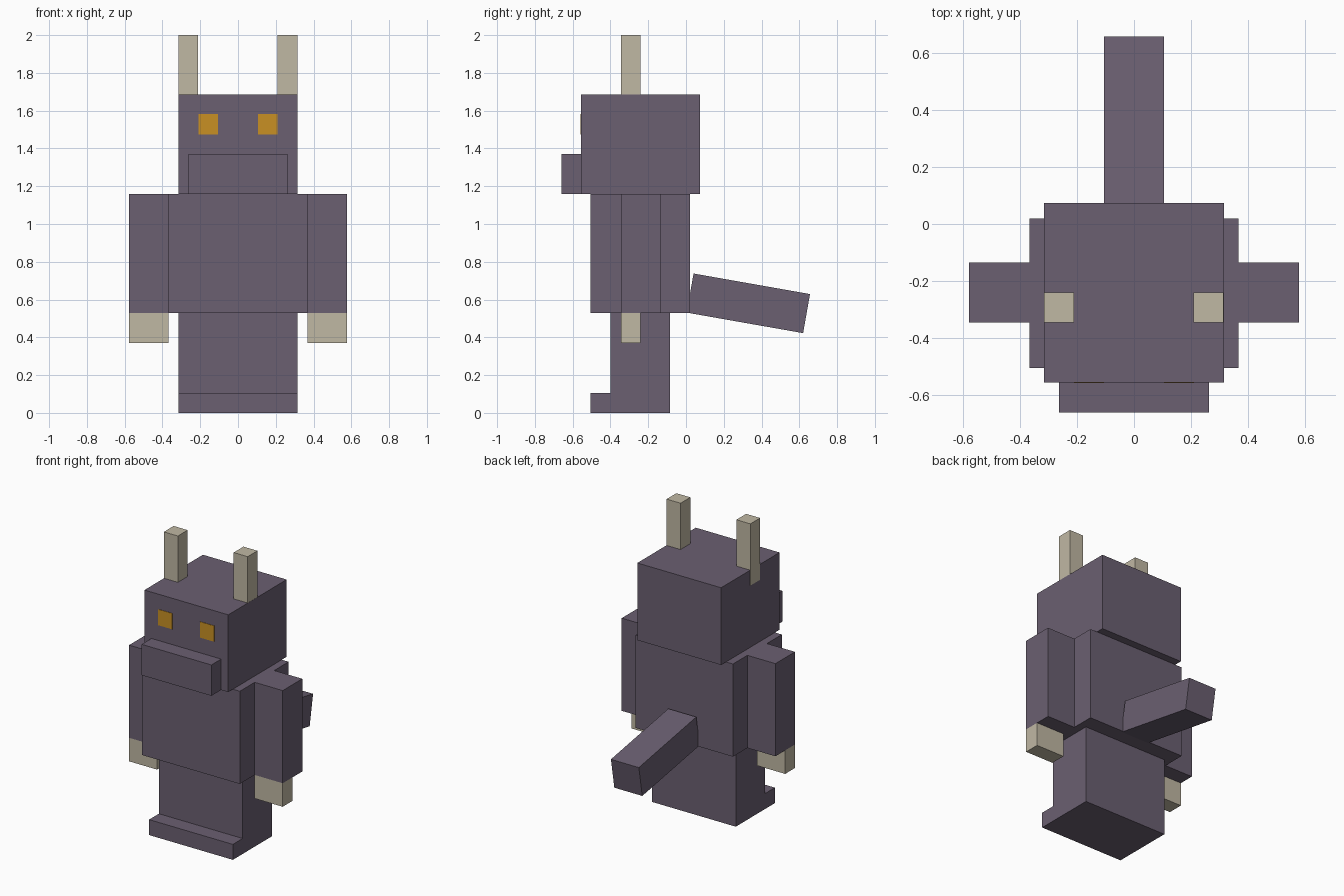
import bpy
import bmesh
from math import radians
from mathutils import Matrix, Vector

cube = bpy.data.objects.get("Cube")
if cube:
    bpy.data.objects.remove(cube, do_unlink=True)


def make_material(name, rgb):
    mat = bpy.data.materials.new(name)
    mat.use_nodes = True
    color = (*rgb, 1.0)
    mat.diffuse_color = color
    mat.node_tree.nodes["Principled BSDF"].inputs["Base Color"].default_value = color
    return mat


purple = make_material("dusky purple", (0.145, 0.115, 0.165))
bone = make_material("pale bone", (0.53, 0.48, 0.37))
amber = make_material("amber", (0.58, 0.28, 0.017))


def box(name, mat, x, y, z, tilt=0):
    """Box spanning the (low, high) ranges, tilted about x at its centre."""
    centre = Vector([(a + b) / 2 for a, b in (x, y, z)])
    size = [b - a for a, b in (x, y, z)]
    bm = bmesh.new()
    bmesh.ops.create_cube(bm, size=1, matrix=Matrix.Diagonal((*size, 1)))
    mesh = bpy.data.meshes.new(name)
    bm.to_mesh(mesh)
    bm.free()
    mesh.materials.append(mat)
    obj = bpy.data.objects.new(name, mesh)
    obj.location = centre
    obj.rotation_euler.x = radians(tilt)
    bpy.context.collection.objects.link(obj)
    return obj


def pair(name, mat, x, y, z, shift=0):
    """Left and right copies, both nudged sideways by shift."""
    box("left_" + name, mat, (x[0] + shift, x[1] + shift), y, z)
    box("right_" + name, mat, (shift - x[1], shift - x[0]), y, z)


# Legs and feet
box("legs", purple, (-0.315, 0.315), (-0.40, -0.085), (0, 0.53))
box("feet", purple, (-0.315, 0.315), (-0.505, -0.40), (0, 0.105))

# Torso, arms and claws
box("torso", purple, (-0.367, 0.367), (-0.505, 0.02), (0.53, 1.16))
pair("arm", purple, (0.367, 0.578), (-0.345, -0.135), (0.53, 1.16))
pair("claw", bone, (0.367, 0.578), (-0.345, -0.24), (0.37, 0.53))

# Head, snout, eyes and horns
box("head", purple, (-0.315, 0.315), (-0.555, 0.073), (1.16, 1.685))
box("snout", purple, (-0.262, 0.262), (-0.66, -0.555), (1.16, 1.37))
pair("eye", amber, (0.105, 0.21), (-0.558, -0.554), (1.475, 1.583))
pair("horn", bone, (0.21, 0.315), (-0.345, -0.24), (1.58, 2.0), shift=-0.001)

# Drooping tail
box("tail", purple, (-0.105, 0.105), (0.017, 0.643), (0.475, 0.685), tilt=-10)
